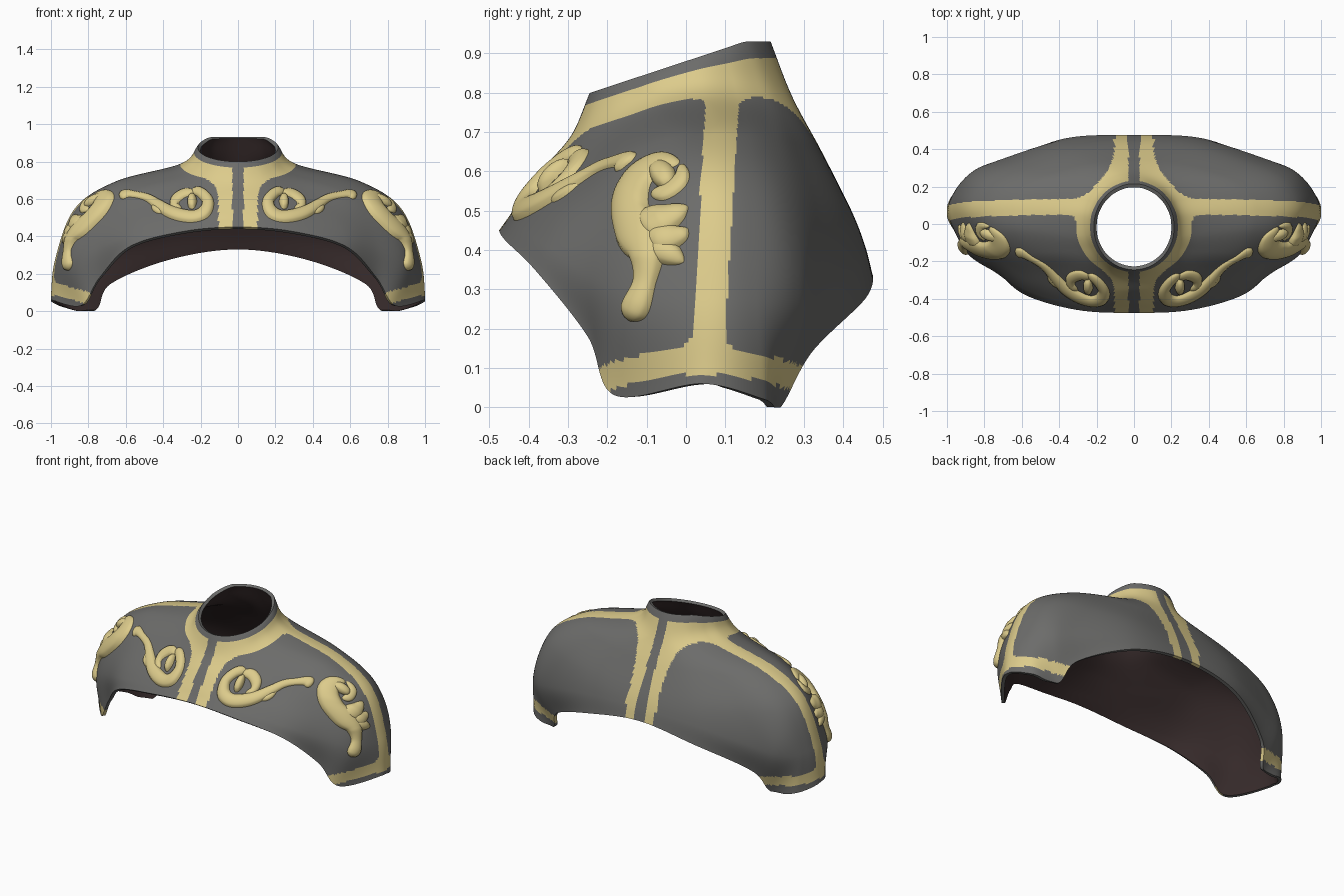
import bpy, math
from mathutils import Vector
from mathutils.bvhtree import BVHTree

if "Cube" in bpy.data.objects:
    bpy.data.objects.remove(bpy.data.objects["Cube"])


def material(name, rgb):
    m = bpy.data.materials.new(name)
    m.diffuse_color = (*rgb, 1)
    m.use_nodes = True
    m.node_tree.nodes["Principled BSDF"].inputs["Base Color"].default_value = m.diffuse_color
    return m


GREY = material("dark grey cloth", (0.15, 0.15, 0.145))
GOLD = material("pale gold trim", (0.72, 0.60, 0.26))
LINING = material("dark brown lining", (0.035, 0.022, 0.022))


def catmull(pts, n, before=None, after=None):
    """Smooth curve through pts with n steps per span."""
    pts = [Vector(p) for p in pts]
    a = before or pts[0] * 2 - pts[1]
    b = after or pts[-1] * 2 - pts[-2]
    q = [a] + pts + [b]
    out = []
    for i in range(1, len(q) - 2):
        for k in range(n):
            t = k / n
            p0, p1, p2, p3 = q[i - 1:i + 3]
            out.append(0.5 * (2 * p1 + (p2 - p0) * t + (2 * p0 - 5 * p1 + 4 * p2 - p3) * t * t
                              + (3 * p1 - p0 - 3 * p2 + p3) * t ** 3))
    return out + [pts[-1].copy()]


def make_object(name, verts, faces, mats):
    me = bpy.data.meshes.new(name)
    me.from_pydata(verts, [], faces)
    for m in mats:
        me.materials.append(m)
    ob = bpy.data.objects.new(name, me)
    bpy.context.collection.objects.link(ob)
    return ob


def finish(ob, angle):
    """Apply the modifiers and shade smooth."""
    bpy.ops.object.select_all(action='DESELECT')
    bpy.context.view_layer.objects.active = ob
    ob.select_set(True)
    for m in list(ob.modifiers):
        bpy.ops.object.modifier_apply(modifier=m.name)
    bpy.ops.object.shade_smooth_by_angle(angle=math.radians(angle))


# --- Mantle: half rings from neck to hem, each running front to back
STEP = 20
neck, neck_base = [], []
for deg in (-90, -66, -45, -28, -10, 12, 30, 45, 58, 75, 90):
    c, s = math.cos(math.radians(deg)), math.sin(math.radians(deg))
    y = -0.015 + 0.23 * s
    neck.append((0.215 * c, y, min(0.93, 0.88 + 0.33 * y)))
    y = -0.01 + 0.28 * s
    neck_base.append((0.31 * c, y, min(0.79, 0.79 + 0.33 * y)))
shoulder_top = [(0, -.36, .61), (.2, -.345, .59), (.42, -.25, .605), (.57, -.16, .64),
                (.64, -.04, .685), (.65, .07, .695), (.62, .16, .69), (.54, .23, .68),
                (.42, .28, .67), (.22, .33, .66), (0, .345, .65)]
shoulder_edge = [(0, -.42, .53), (.25, -.40, .515), (.51, -.32, .5), (.69, -.21, .5),
                 (.81, -.08, .54), (.87, .06, .55), (.85, .17, .54), (.78, .26, .52),
                 (.62, .33, .51), (.33, .405, .51), (0, .42, .5)]
upper_arm = [(0, -.45, .485), (.28, -.435, .465), (.56, -.36, .415), (.74, -.255, .34),
             (.9, -.14, .28), (.975, .05, .28), (.95, .18, .27), (.87, .275, .26),
             (.74, .335, .3), (.38, .44, .39), (0, .455, .41)]
hem = [(0, -.475, .45), (.3, -.46, .425), (.58, -.38, .345), (.74, -.25, .18),
       (.84, -.18, .03), (1, .04, .06), (.93, .2, .02), (.77, .24, 0),
       (.69, .32, .14), (.38, .455, .275), (0, .475, .335)]


def flip(p):
    return Vector((-p[0], p[1], p[2]))


rings = [catmull(r, STEP, flip(r[1]), flip(r[-2]))
         for r in (neck, neck_base, shoulder_top, shoulder_edge, upper_arm, hem)]
columns = [catmull(col, STEP) for col in zip(*rings)]
NC, NR = len(columns), len(columns[0])
verts = []
for i, col in enumerate(columns):
    for p in col:
        x = 0 if i in (0, NC - 1) else min(1, max(0, p.x))
        verts.append((x, p.y, max(0, p.z)))
faces = [(i * NR + k, i * NR + k + 1, (i + 1) * NR + k + 1, (i + 1) * NR + k)
         for i in range(NC - 1) for k in range(NR - 1)]
mantle = make_object("mantle", verts, faces, [GREY, GOLD, LINING])
tree = BVHTree.FromPolygons(verts, faces)


# --- Gold bands on the mantle, with rounded inner corners where they meet
def blend(a, b, k):
    h = max(k - abs(a - b), 0) / k
    return min(a, b) - h * h * k / 4


def is_gold(p, row):
    x, y, z = p
    bow = (y - 0.04) ** 2
    if x < 0.03 or row < 0.3 * STEP:
        return False
    if x > 0.7 and z < 0.085 - 0.8 * bow:
        return False
    centre = x - 0.105
    collar = (math.hypot(x / 0.31, (y + 0.01) / 0.28) - 1) * 0.29
    seam = abs(y - (0.055 + 0.06 * (z - 0.15))) - 0.042
    cuff = z - 0.15 + 0.7 * bow if x > 0.6 else 1
    d = blend(centre, collar, 0.16 if y > 0 else 0.09)
    d = min(d, blend(collar, seam, 0.06), blend(seam, cuff, 0.05))
    return d < 0


for f in mantle.data.polygons:
    f.material_index = int(is_gold(f.center, f.index % (NR - 1)))
mirror = mantle.modifiers.new("mirror", 'MIRROR')
mirror.merge_threshold = 0.0005
shell = mantle.modifiers.new("thickness", 'SOLIDIFY')
shell.thickness = 0.02
shell.offset = -1
shell.material_offset = 2
finish(mantle, 50)


# --- Raised scrollwork: tapered domed strokes projected onto the mantle
def scrollwork(name, strokes, origin, direction):
    vs, fs = [], []
    W = 10
    for stroke in strokes:
        path = catmull(stroke, 8)
        n = len(path)
        base = len(vs)
        for i, p in enumerate(path):
            tan = path[min(i + 1, n - 1)] - path[max(i - 1, 0)]
            side = Vector((-tan.y, tan.x)).normalized()
            e = min(i, n - 1 - i) / 6
            r = p.z * (math.sqrt(max(0.02, 1 - (1 - e) ** 2)) if e < 1 else 1)
            for j in range(W + 1):
                t = 2 * j / W - 1
                start = origin(p.x + side.x * r * t, p.y + side.y * r * t)
                hit, nor, _, _ = tree.ray_cast(start, direction)
                if hit is None:
                    hit, nor, _, _ = tree.find_nearest(start)
                lift = min(0.034, 0.8 * r) * math.sqrt(max(0, 1 - t * t)) - 0.003
                vs.append(hit + nor * lift)
        for i in range(n - 1):
            for j in range(W):
                a = base + i * (W + 1) + j
                fs.append((a, a + W + 1, a + W + 2, a + 1))
    ob = make_object(name, vs, fs, [GOLD])
    # turn the domes outward
    up = sum((f.normal.dot(direction) for f in ob.data.polygons))
    if up > 0:
        ob.data.flip_normals()
    m = ob.modifiers.new("mirror", 'MIRROR')
    m.use_mirror_merge = False
    finish(ob, 60)


# chest strokes: x, z, half width
chest = [
    [(.25, .645, .02), (.2, .635, .028), (.162, .59, .032), (.175, .535, .035), (.225, .508, .032),
     (.29, .51, .034), (.36, .53, .034), (.42, .565, .03), (.48, .605, .022), (.54, .622, .018),
     (.6, .628, .022), (.63, .605, .024)],
    [(.22, .585, .035), (.245, .587, .042), (.27, .59, .035)],
    [(.23, .64, .02), (.29, .63, .024), (.335, .595, .026), (.335, .56, .024), (.3, .545, .018)],
    [(.38, .54, .02), (.43, .545, .022), (.46, .575, .018)],
]
scrollwork("chest_scrolls", chest, lambda x, z: Vector((x, -2, z)), Vector((0, 1, 0)))

# sleeve strokes: y, z, half width
sleeve = [
    [(-.015, .625, .018), (-.07, .622, .025), (-.12, .58, .035), (-.14, .51, .048), (-.12, .44, .06),
     (-.1, .385, .045), (-.105, .32, .03), (-.125, .26, .036), (-.145, .22, .03)],
    [(-.085, .575, .03), (-.06, .59, .036), (-.03, .605, .03)],
    [(-.01, .62, .016), (-.012, .58, .02), (-.05, .548, .02), (-.09, .54, .018)],
    [(-.12, .45, .04), (-.07, .47, .045), (-.03, .49, .03), (.005, .512, .014)],
    [(-.1, .42, .04), (-.05, .43, .04), (-.015, .44, .025), (.005, .455, .012)],
    [(-.1, .41, .035), (-.05, .395, .034), (-.005, .37, .02)],
]
scrollwork("sleeve_scrolls", sleeve, lambda y, z: Vector((2, y, z)), Vector((-1, 0, 0)))
